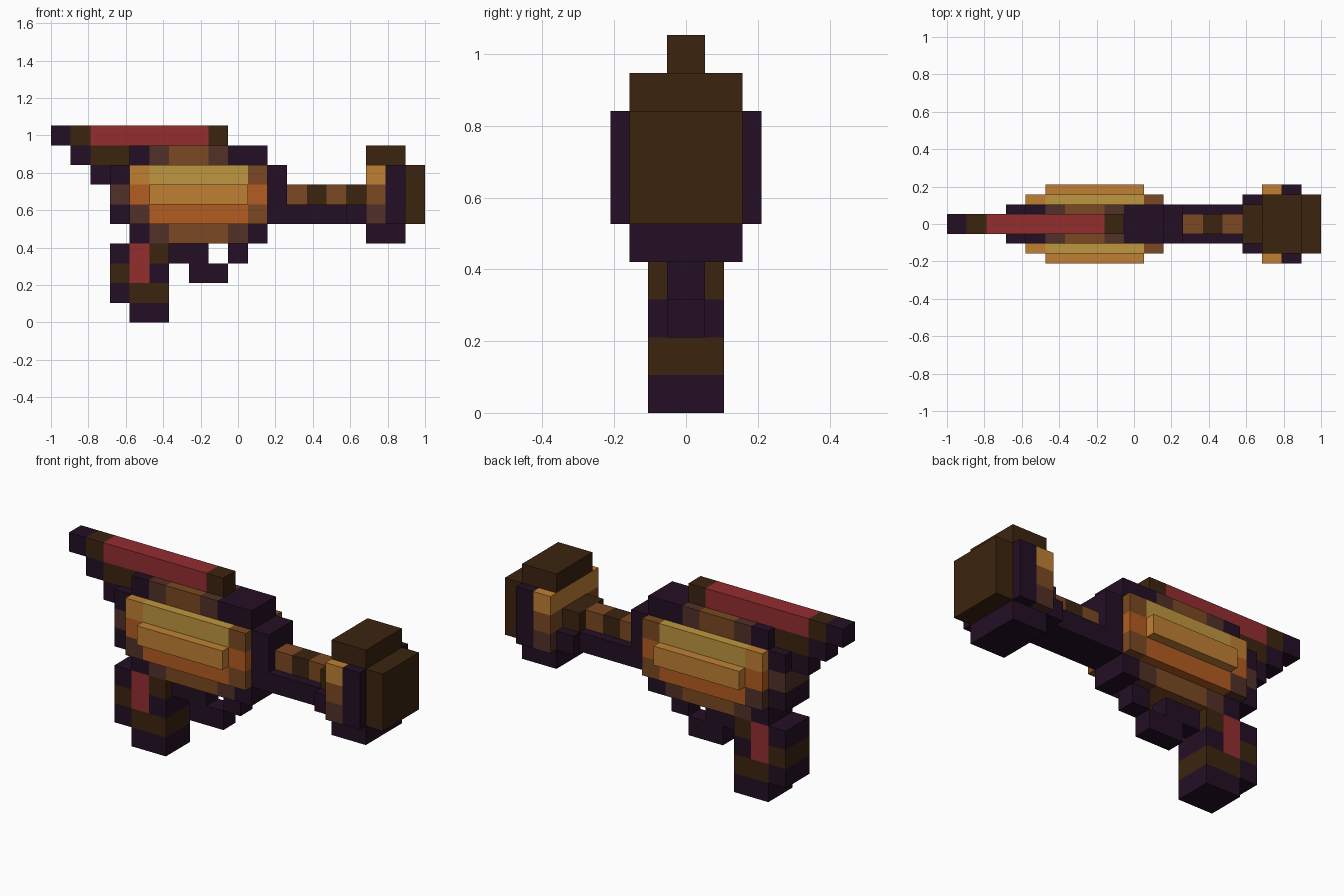
import bpy
import bmesh
from mathutils import Matrix, Vector

cube = bpy.data.objects.get("Cube")
if cube:
    bpy.data.objects.remove(cube, do_unlink=True)

U = 2 / 19  # size of one block

PALETTE = {
    "dark_purple": "240F24", "dark_brown": "3B240F", "umber": "523028",
    "mid_brown": "7B4922", "burnt_orange": "B45C20", "amber": "C08034",
    "gold": "BF963F", "red": "942D2F",
}


def linear(code):
    out = []
    for i in (0, 2, 4):
        c = int(code[i:i + 2], 16) / 255
        out.append(c / 12.92 if c <= 0.04045 else ((c + 0.055) / 1.055) ** 2.4)
    return (*out, 1.0)


MATS = {}
for name, code in PALETTE.items():
    m = bpy.data.materials.new(name)
    m.use_nodes = True
    m.diffuse_color = linear(code)
    bsdf = m.node_tree.nodes["Principled BSDF"]
    bsdf.inputs["Base Color"].default_value = linear(code)
    bsdf.inputs["Roughness"].default_value = 0.9
    MATS[name] = m


def part(name, *blocks):
    """Each block: first column, end column, bottom row, top row, half depth, colour."""
    bm = bmesh.new()
    mesh = bpy.data.meshes.new(name)
    used = []
    for c0, c1, r0, r1, half, colour in blocks:
        if colour not in used:
            used.append(colour)
            mesh.materials.append(MATS[colour])
        centre = Vector((-1 + (c0 + c1) / 2 * U, 0, (r0 + r1) / 2 * U))
        size = Vector(((c1 - c0) * U, 2 * half * U, (r1 - r0) * U))
        mat = Matrix.Translation(centre) @ Matrix.Diagonal(size).to_4x4()
        verts = bmesh.ops.create_cube(bm, size=1, matrix=mat)["verts"]
        for f in {f for v in verts for f in v.link_faces}:
            f.material_index = used.index(colour)
    bm.to_mesh(mesh)
    bm.free()
    obj = bpy.data.objects.new(name, mesh)
    bpy.context.collection.objects.link(obj)
    return obj


P, B, M, N = "dark_purple", "dark_brown", "umber", "mid_brown"
O, A, G, R = "burnt_orange", "amber", "gold", "red"

# Thin fin along the top, stepping down at the rear
part("top_fin", (0, 1, 9, 10, .5, P), (1, 2, 9, 10, .5, B),
     (2, 8, 9, 10, .5, R), (8, 9, 9, 10, .5, B))
part("fin_support", (1, 2, 8, 9, .5, P), (2, 4, 8, 9, .5, B),
     (2, 3, 7, 8, .5, P))

# Rear cap and front collar of the body
part("rear_cap", (3, 4, 7, 8, 1, P), (3, 4, 6, 7, 1, M), (3, 4, 5, 6, 1, P))
part("front_collar", (11, 12, 5, 8, 1, P))

# Rounded body built in stacked layers
part("body_top", (4, 5, 8, 9, 1, P), (5, 6, 8, 9, 1, M), (6, 8, 8, 9, 1, N),
     (8, 9, 8, 9, 1, M), (9, 11, 8, 9, 1, P))
part("body_upper", (4, 5, 7, 8, 1.5, A), (5, 10, 7, 8, 1.5, G),
     (10, 11, 7, 8, 1.5, N))
part("body_middle", (4, 5, 6, 7, 1.5, O), (5, 10, 6, 7, 2, A),
     (10, 11, 6, 7, 1.5, O))
part("body_lower", (4, 5, 5, 6, 1.5, M), (5, 10, 5, 6, 1.5, O),
     (10, 11, 5, 6, 1.5, N))
part("body_bottom", (4, 5, 4, 5, 1, P), (5, 6, 4, 5, 1, M), (6, 9, 4, 5, 1, N),
     (9, 10, 4, 5, 1, M), (10, 11, 4, 5, 1, P))

# Grip and trigger guard
part("grip", (3, 4, 3, 4, 1, P), (3, 4, 2, 3, 1, B), (3, 4, 1, 2, 1, P),
     (4, 5, 2, 4, 1, R), (5, 6, 3, 4, 1, B), (5, 6, 2, 3, 1, P),
     (4, 6, 1, 2, 1, B), (4, 6, 0, 1, 1, P))
part("trigger_guard", (6, 8, 3, 4, .5, P), (7, 9, 2, 3, .5, P),
     (9, 10, 3, 4, .5, P))

# Barrel with striped rod on top
part("barrel", (12, 15, 5, 6, 1, P), (15, 16, 5, 6, 1.5, P))
part("barrel_rod", (12, 13, 6, 7, .5, N), (13, 14, 6, 7, .5, B),
     (14, 15, 6, 7, .5, N), (15, 16, 6, 7, 1, B))

# Flared muzzle
part("muzzle_ring", (16, 17, 7, 8, 2, A), (16, 17, 6, 7, 2, N),
     (16, 17, 5, 6, 2, M), (17, 18, 5, 8, 2, P))
part("muzzle_top", (16, 18, 8, 9, 1.5, B))
part("muzzle_bottom", (16, 18, 4, 5, 1.5, P))
part("muzzle_face", (18, 19, 5, 8, 1.5, B))
